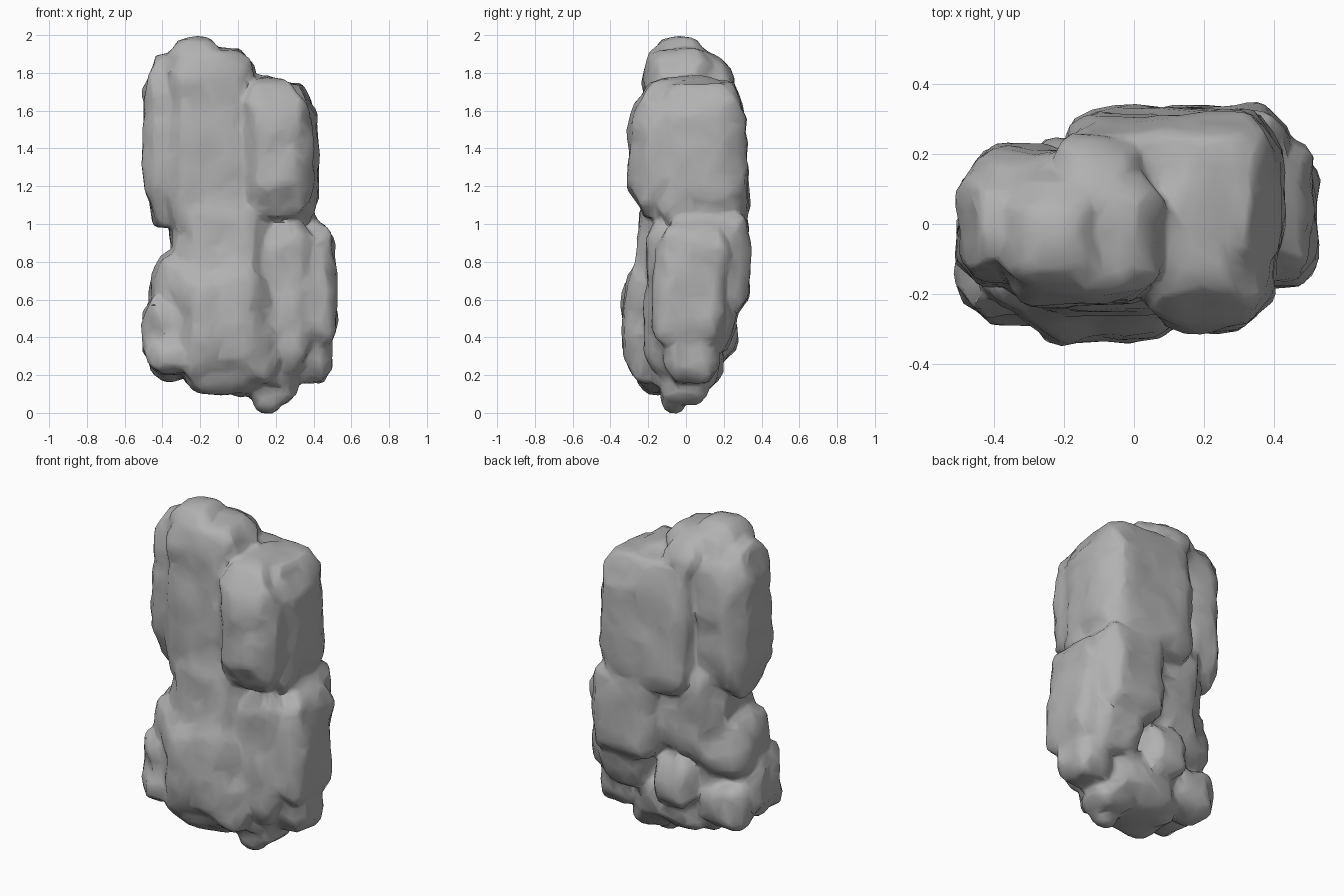
import bpy
import bmesh
from mathutils import Vector, noise

if "Cube" in bpy.data.objects:
    bpy.data.objects.remove(bpy.data.objects["Cube"])

stone = bpy.data.materials.new("grey stone")
stone.use_nodes = True
stone.diffuse_color = (0.44, 0.44, 0.44, 1)
stone.node_tree.nodes["Principled BSDF"].inputs["Base Color"].default_value = (0.44, 0.44, 0.44, 1)

bm = bmesh.new()
MARGIN = Vector((0.012, 0.012, 0.012))  # room for the surface lumps


def boulder(x, y, z, power=4, cut=1.6, rough=0.02, lean=(0, 0)):
    """Add a lumpy block with chamfered edges filling the x, y and z ranges."""
    lo, hi = Vector((x[0], y[0], z[0])), Vector((x[1], y[1], z[1]))
    mid, half = (lo + hi) / 2, (hi - lo) / 2 - MARGIN
    ball = bmesh.ops.create_icosphere(bm, subdivisions=5, radius=1)
    for v in ball["verts"]:
        d = v.co.normalized()
        sides = sorted(abs(c) for c in d)
        reach = sum(c ** power for c in sides) ** (1 / power)
        d /= max(reach, (sides[1] + sides[2]) / cut)
        p = mid + Vector(a * b for a, b in zip(d, half))
        p.x += lean[0] * d.z
        p.y += lean[1] * d.z
        p += rough * noise.noise_vector(p * 5) + rough * 0.8 * noise.noise_vector(p * 11)
        v.co = p


# Tall column and its crown
boulder((-0.38, 0.06), (-0.24, 0.18), (0.85, 1.94), 6, 1.7)
boulder((-0.51, -0.2), (-0.19, 0.2), (0.97, 1.9), 4, 1.55)
boulder((-0.4, -0.06), (-0.2, 0.12), (1.55, 2.0), 3, 1.5)
boulder((-0.22, 0.1), (-0.22, 0.16), (1.5, 1.94), 4, 1.5)
boulder((-0.25, 0.03), (-0.05, 0.26), (1.4, 1.92), 3, 1.5)
boulder((-0.46, -0.18), (0.0, 0.23), (1.02, 1.83), 4, 1.6)

# Upper shoulder: front boulder, side and back slab
boulder((-0.01, 0.41), (-0.31, 0.12), (1.01, 1.76), 4, 1.5, 0.02, (-0.01, 0.01))
boulder((0.06, 0.43), (-0.18, 0.33), (0.95, 1.76), 5, 1.55, 0.02, (-0.01, 0))
boulder((0.03, 0.3), (-0.22, 0.25), (1.4, 1.79), 4, 1.6)
boulder((-0.21, 0.38), (0.0, 0.33), (0.96, 1.77), 6, 1.7, 0.015, (0, -0.025))

# Waist, with a thick plate on the back
boulder((-0.36, 0.19), (-0.27, 0.25), (0.5, 1.22), 5, 1.6, 0.02, (0, 0.02))
boulder((0.0, 0.45), (-0.1, 0.345), (0.52, 1.09), 6, 1.7, 0.015)
boulder((-0.05, 0.42), (-0.23, 0.1), (0.2, 1.04), 4, 1.6, 0.025, (0, 0.02))

# Lower front mass
boulder((-0.37, 0.19), (-0.345, 0.15), (0.12, 0.84), 4, 1.55, 0.025, (-0.02, 0))
boulder((-0.52, -0.16), (-0.28, 0.1), (0.2, 0.68), 4, 1.45, 0.025)
boulder((-0.47, -0.15), (-0.26, 0.18), (0.45, 0.87), 3, 1.5, 0.025, (0.02, 0))
boulder((-0.05, 0.22), (-0.31, 0.0), (0.14, 0.5), 3, 1.5)
boulder((-0.3, 0.17), (-0.28, 0.1), (0.08, 0.4), 3, 1.5)
boulder((-0.5, -0.18), (-0.3, 0.0), (0.18, 0.42), 3, 1.45)

# Lower side block
boulder((0.2, 0.53), (-0.18, 0.23), (0.32, 1.02), 5, 1.65, 0.02, (-0.01, 0.02))
boulder((0.24, 0.51), (-0.14, 0.19), (0.14, 0.6), 4, 1.55)
boulder((0.1, 0.45), (0.0, 0.29), (0.3, 0.85), 4, 1.6, 0.02, (0, 0.025))

# Lower back lumps
boulder((-0.48, -0.14), (-0.1, 0.19), (0.17, 0.47), 3, 1.5, 0.025)
boulder((-0.2, 0.08), (0.0, 0.28), (0.26, 0.6), 3.5, 1.5, 0.025)
boulder((-0.26, 0.32), (-0.22, 0.2), (0.09, 0.45), 3.5, 1.5)

# Foot
boulder((0.02, 0.32), (-0.16, 0.14), (0.03, 0.3), 3, 1.5)
boulder((0.06, 0.25), (-0.15, 0.02), (-0.02, 0.22), 2.5, 1.5, 0.01)

blocks = bpy.data.meshes.new("rock_blocks")
bm.to_mesh(blocks)
bm.free()
rock = bpy.data.objects.new("rock_pillar", blocks)
bpy.context.collection.objects.link(rock)

# Fuse the blocks into one weathered stone with chipped planes
fuse = rock.modifiers.new("fuse", "REMESH")
fuse.mode = "VOXEL"
fuse.voxel_size = 0.014
soften = rock.modifiers.new("soften", "SMOOTH")
soften.factor = 0.5
soften.iterations = 4
chip = rock.modifiers.new("chip", "DECIMATE")
chip.ratio = 0.06
bpy.context.view_layer.update()
graph = bpy.context.evaluated_depsgraph_get()
fused = bpy.data.meshes.new_from_object(rock.evaluated_get(graph))
rock.modifiers.clear()
rock.data = fused
bpy.data.meshes.remove(blocks)
fused.name = "rock_pillar"

fused.materials.clear()
fused.materials.append(stone)
bpy.ops.object.select_all(action="DESELECT")
rock.select_set(True)
bpy.context.view_layer.objects.active = rock
bpy.ops.object.shade_smooth_by_angle(angle=0.9)
